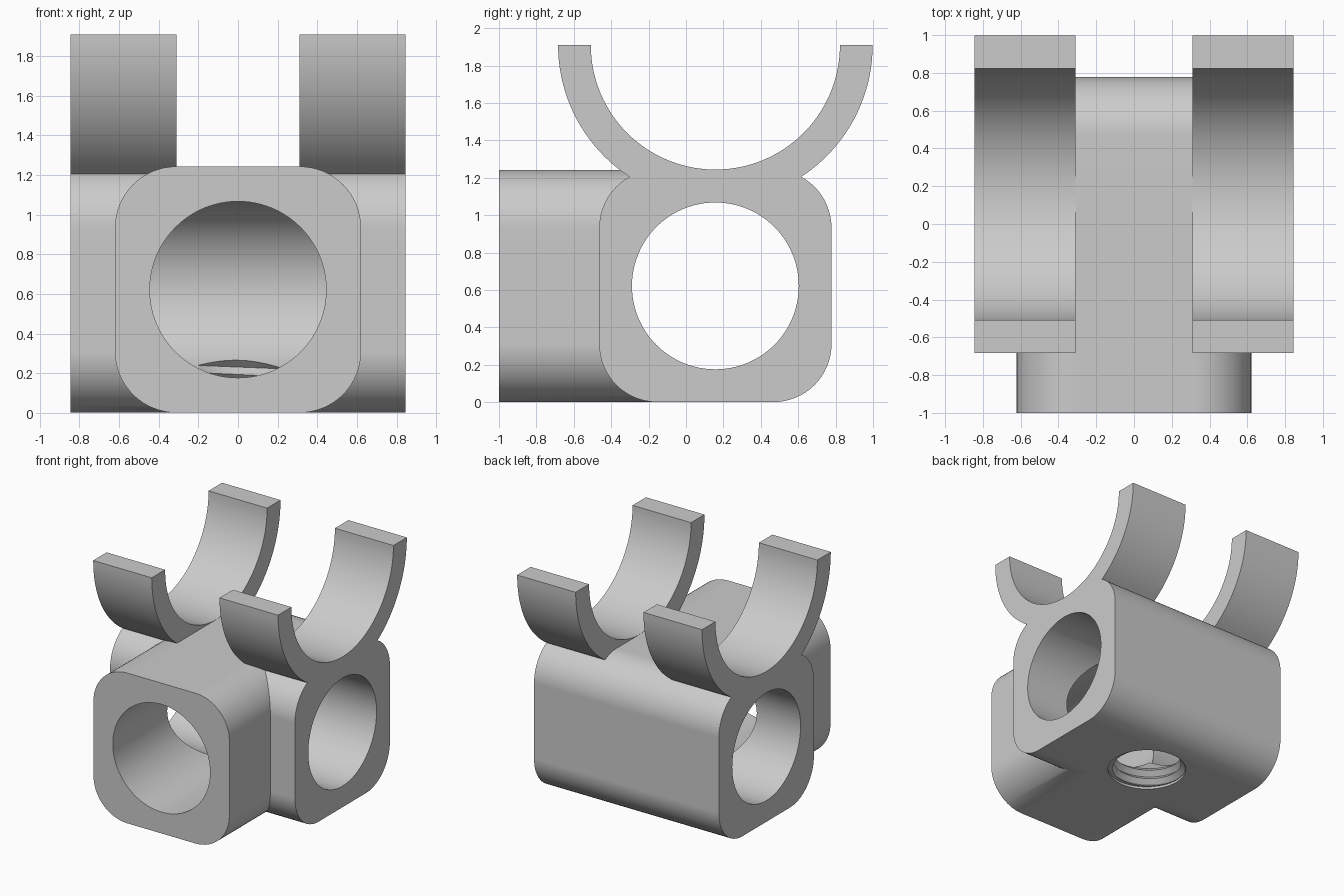
import bpy, bmesh
from math import sin, cos, pi, tau, radians

cube = bpy.data.objects.get("Cube")
if cube:
    bpy.data.objects.remove(cube, do_unlink=True)

CY, CZ = 0.157, 0.622        # axis of the cross bar
HALF, CORNER = 0.621, 0.31   # square section and its corner radius
BORE = 0.446

grey = bpy.data.materials.new("light grey")
grey.use_nodes = True
grey.diffuse_color = (0.6, 0.6, 0.6, 1)
grey.node_tree.nodes["Principled BSDF"].inputs["Base Color"].default_value = (0.6, 0.6, 0.6, 1)


def finish(name, bm):
    bmesh.ops.recalc_face_normals(bm, faces=bm.faces)
    mesh = bpy.data.meshes.new(name)
    bm.to_mesh(mesh)
    bm.free()
    mesh.materials.append(grey)
    obj = bpy.data.objects.new(name, mesh)
    bpy.context.collection.objects.link(obj)
    return obj


def prism(name, profile, axis, start, end):
    """Extrude a closed 2D profile along the x, y or z axis."""
    place = {"x": lambda u, v, w: (w, u, v),
             "y": lambda u, v, w: (u, w, v),
             "z": lambda u, v, w: (u, v, w)}[axis]
    bm = bmesh.new()
    rings = [[bm.verts.new(place(u, v, w)) for u, v in profile] for w in (start, end)]
    n = len(profile)
    for ring in rings:
        bm.faces.new(ring)
    for i in range(n):
        j = (i + 1) % n
        bm.faces.new((rings[0][i], rings[0][j], rings[1][j], rings[1][i]))
    return finish(name, bm)


def arc(cu, cv, r, a0, a1, n):
    return [(cu + r * cos(a0 + (a1 - a0) * i / n), cv + r * sin(a0 + (a1 - a0) * i / n))
            for i in range(n + 1)]


def circle(cu, cv, r, n=96):
    return arc(cu, cv, r, 0, tau, n)[:-1]


def rounded_square(cu, cv):
    d = HALF - CORNER
    points = []
    for k, (su, sv) in enumerate([(1, 1), (-1, 1), (-1, -1), (1, -1)]):
        points += arc(cu + su * d, cv + sv * d, CORNER, k * pi / 2, (k + 1) * pi / 2, 16)
    return points


def thread_cutter(name, minor, major, pitch, bottom, rows, n=64):
    """Helical solid: each turn joins the one two rows above it."""
    bm = bmesh.new()
    grid = [[bm.verts.new(((major if k % 2 else minor) * cos(tau * j / n),
                           (major if k % 2 else minor) * sin(tau * j / n) + CY,
                           bottom + pitch * (k / 2 + j / n)))
             for j in range(n)] for k in range(rows + 3)]

    def vert(k, j):
        return grid[k + 2][0] if j == n else grid[k][j]

    for k in range(rows):
        for j in range(n):
            bm.faces.new((vert(k, j), vert(k, j + 1), vert(k + 1, j + 1), vert(k + 1, j)))
    bmesh.ops.delete(bm, geom=[v for v in bm.verts if not v.link_faces], context="VERTS")
    caps = bmesh.ops.holes_fill(bm, edges=[e for e in bm.edges if e.is_boundary], sides=0)
    bmesh.ops.poke(bm, faces=caps["faces"])
    return finish(name, bm)


def combine(body, tool, operation):
    tool.hide_render = True
    mod = body.modifiers.new(tool.name, "BOOLEAN")
    mod.operation, mod.solver, mod.object = operation, "EXACT", tool
    bpy.context.view_layer.objects.active = body
    bpy.ops.object.modifier_apply(modifier=mod.name)
    bpy.data.objects.remove(tool, do_unlink=True)


# Cross bar with the front socket growing out of it
body = prism("clamp_body", rounded_square(CY, CZ), "x", -0.845, 0.845)
combine(body, prism("front_socket", rounded_square(0, CZ), "y", -1.0, CY), "UNION")

# Two half-round cradles on top
half_ring = arc(CY, 1.91, 0.841, pi, tau, 63) + arc(CY, 1.91, 0.666, tau, pi, 63)
for side, x0, x1 in (("left", 0.31, 0.845), ("right", -0.845, -0.31)):
    combine(body, prism(side + "_cradle", half_ring, "x", x0, x1), "UNION")

# Round bores through the bar and into the socket
combine(body, prism("cross_bore", circle(CY, CZ, BORE), "x", -1, 1), "DIFFERENCE")
combine(body, prism("front_bore", circle(0, CZ, BORE - 0.001), "y", -1.2, CY), "DIFFERENCE")

# Threaded screw hole underneath, with a plain mouth
combine(body, thread_cutter("screw_thread", 0.265, 0.305, 0.075, -0.2, 17), "DIFFERENCE")
combine(body, prism("screw_mouth", circle(0, CY, 0.305, 64), "z", -0.1, 0.02), "DIFFERENCE")

# Smooth curves, crisp edges
bpy.ops.object.select_all(action="DESELECT")
body.select_set(True)
bpy.context.view_layer.objects.active = body
bpy.ops.object.shade_smooth_by_angle(angle=radians(30))
normals = body.modifiers.new("flat_face_normals", "WEIGHTED_NORMAL")
normals.keep_sharp = True
